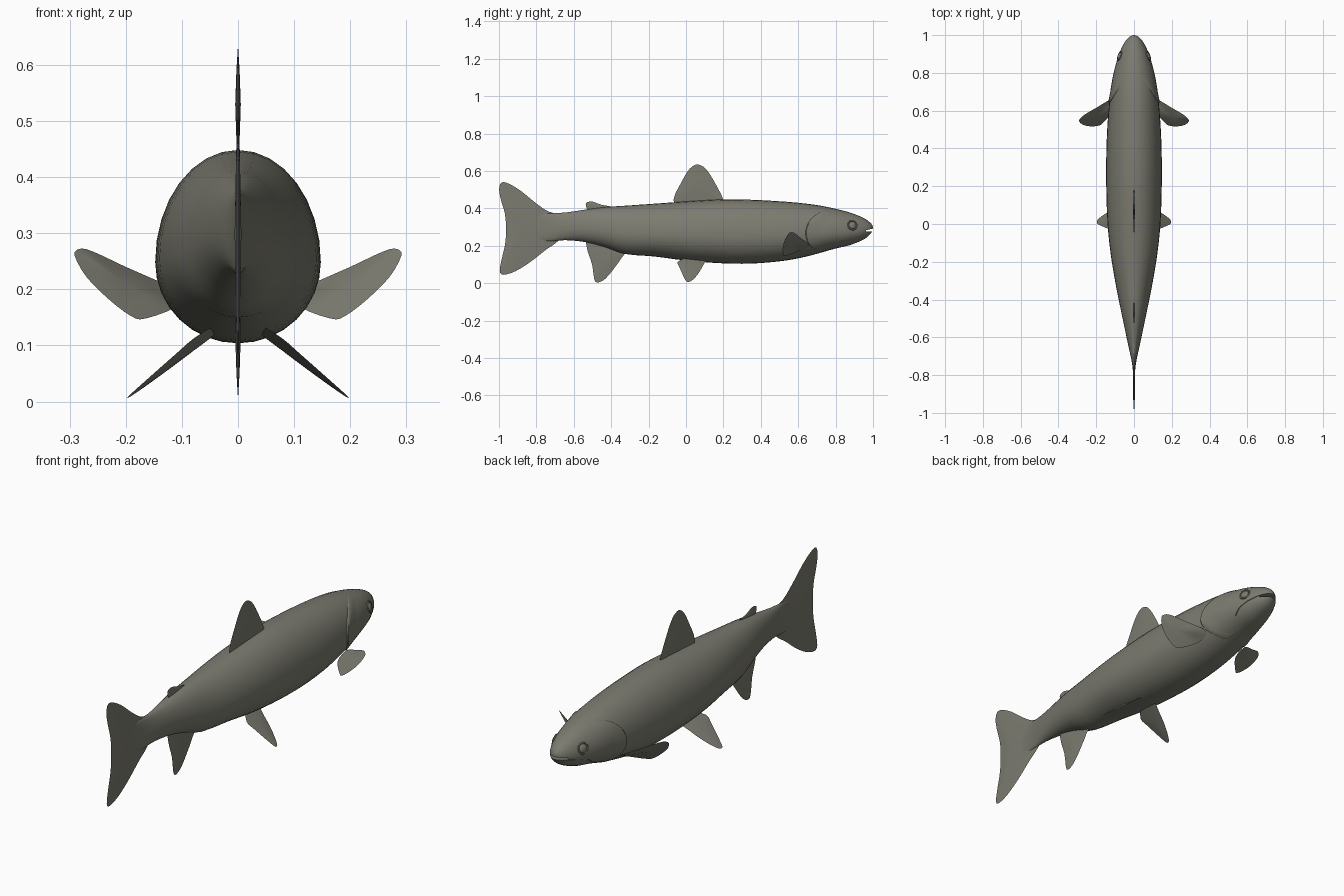
import bpy, bmesh, math
from mathutils import Vector, Euler

if "Cube" in bpy.data.objects:
    bpy.data.objects.remove(bpy.data.objects["Cube"])

skin = bpy.data.materials.new("olive_grey")
skin.diffuse_color = (0.2, 0.198, 0.163, 1)
skin.use_nodes = True
skin.node_tree.nodes["Principled BSDF"].inputs["Base Color"].default_value = skin.diffuse_color

# Body stations: y, half width, top z, bottom z
STATIONS = [(-0.82, 0.003, 0.36, 0.24), (-0.74, 0.010, 0.372, 0.225), (-0.645, 0.030, 0.378, 0.23),
            (-0.54, 0.052, 0.393, 0.22), (-0.43, 0.075, 0.407, 0.192), (-0.33, 0.095, 0.414, 0.157),
            (-0.17, 0.122, 0.425, 0.143), (0.0, 0.140, 0.437, 0.121), (0.2, 0.147, 0.448, 0.106),
            (0.35, 0.147, 0.446, 0.105), (0.5, 0.142, 0.438, 0.117), (0.61, 0.134, 0.429, 0.135),
            (0.71, 0.124, 0.416, 0.160), (0.79, 0.110, 0.400, 0.183), (0.87, 0.089, 0.380, 0.202),
            (0.92, 0.071, 0.362, 0.220), (0.96, 0.051, 0.343, 0.240), (0.985, 0.031, 0.324, 0.262),
            (0.996, 0.015, 0.310, 0.277), (1.0, 0.004, 0.300, 0.288)]


def section(y):
    """Interpolated half width, top and bottom at y (cubic Hermite)."""
    s = STATIONS
    i = 0
    while i < len(s) - 2 and y > s[i + 1][0]:
        i += 1
    a, b = s[i], s[i + 1]
    p, q = s[max(i - 1, 0)], s[min(i + 2, len(s) - 1)]
    h = b[0] - a[0]
    t = (y - a[0]) / h
    out = []
    for k in (1, 2, 3):
        m0 = (b[k] - p[k]) / (b[0] - p[0]) * h
        m1 = (q[k] - a[k]) / (q[0] - a[0]) * h
        out.append((2*t**3 - 3*t*t + 1) * a[k] + (t**3 - 2*t*t + t) * m0
                   + (3*t*t - 2*t**3) * b[k] + (t**3 - t*t) * m1)
    return out


def surface(y, z):
    """Point on the right flank at y, z."""
    w, top, bot = section(y)
    mid = bot + 0.42 * (top - bot)
    half = top - mid if z > mid else mid - bot
    t = max(-0.97, min(0.97, (z - mid) / half))
    return Vector((w * math.sqrt(1 - t * t), y, mid + half * t))


def finish(name, bm, angle=40):
    bmesh.ops.recalc_face_normals(bm, faces=bm.faces)
    me = bpy.data.meshes.new(name)
    bm.to_mesh(me)
    bm.free()
    ob = bpy.data.objects.new(name, me)
    bpy.context.collection.objects.link(ob)
    me.materials.append(skin)
    smooth(ob, angle)
    return ob


def smooth(ob, angle=40):
    bpy.ops.object.select_all(action='DESELECT')
    ob.select_set(True)
    bpy.context.view_layer.objects.active = ob
    bpy.ops.object.shade_smooth_by_angle(angle=math.radians(angle))


def mirror(ob):
    ob.modifiers.new("mirror", 'MIRROR')


# Body loft
SEG = 32
bm = bmesh.new()
rings = []
ys = []
for a, b in zip(STATIONS, STATIONS[1:]):
    n = 3 if b[0] - a[0] > 0.03 else 2
    ys += [a[0] + (b[0] - a[0]) * j / n for j in range(n)]
for y in ys + [1.0]:
    w, top, bot = section(y)
    mid = bot + 0.42 * (top - bot)
    ring = []
    for j in range(SEG):
        c, s = math.cos(2 * math.pi * j / SEG), math.sin(2 * math.pi * j / SEG)
        ring.append(bm.verts.new((w * c, y, mid + s * (top - mid if s > 0 else mid - bot))))
    rings.append(ring)
for r, q in zip(rings, rings[1:]):
    for j in range(SEG):
        k = (j + 1) % SEG
        bm.faces.new((r[j], r[k], q[k], q[j]))
bm.faces.new(rings[0])
bm.faces.new(rings[-1])
body = finish("body", bm)

# Mouth slit cut through the snout
MOUTH = [(0.825, 0.222, 0.001), (0.86, 0.246, 0.003), (0.91, 0.266, 0.003),
         (0.96, 0.279, 0.004), (1.02, 0.287, 0.009)]
bm = bmesh.new()
loop = [(y, z + h) for y, z, h in MOUTH] + [(y, z - h) for y, z, h in reversed(MOUTH)]
sides = [[bm.verts.new((x, y, z)) for y, z in loop] for x in (-0.2, 0.2)]
n = len(MOUTH)
for sd in sides:
    for i in range(n - 1):
        bm.faces.new((sd[i], sd[i + 1], sd[-2 - i], sd[-1 - i]))
for i in range(2 * n):
    k = (i + 1) % (2 * n)
    bm.faces.new((sides[0][i], sides[0][k], sides[1][k], sides[1][i]))
cutter = finish("mouth_cutter", bm)
cutter.hide_render = True
cutter.hide_set(True)
cut = body.modifiers.new("mouth", 'BOOLEAN')
cut.operation = 'DIFFERENCE'
cut.object = cutter
cut.solver = 'EXACT'
bpy.context.view_layer.objects.active = body
bpy.ops.object.modifier_apply(modifier="mouth")
smooth(body)
bpy.data.objects.remove(cutter)

# Gill covers: thin shells following the flanks
bm = bmesh.new()
N = 48
shells = []
for d, lift in ((0.3, 0.0), (0.6, 0.3), (0.85, 0.75), (0.98, 1.0), (1.0, 0.7), (1.015, -0.6)):
    ring = []
    for j in range(N):
        c, s = math.cos(2 * math.pi * j / N), math.sin(2 * math.pi * j / N)
        p = surface(0.80 + 0.16 * d * c, 0.268 + 0.128 * d * s)
        p.x += 0.008 * lift * max(0, min(1, 0.45 - 0.9 * c)) - 0.0025
        ring.append(bm.verts.new(p))
    shells.append(ring)
bm.faces.new(shells[0])
for r, q in zip(shells, shells[1:]):
    for j in range(N):
        k = (j + 1) % N
        bm.faces.new((r[j], r[k], q[k], q[j]))
mirror(finish("gill_covers", bm))


def fin(name, pts, thick=0.005, paired=False):
    """Blade with a smoothed outline that thins to its edge."""
    pts = [Vector(p) for p in pts]
    n = len(pts)
    edge = []
    for i in range(n):
        a, b, c, d = (pts[(i + k) % n] for k in (-1, 0, 1, 2))
        for t in (0, 1 / 3, 2 / 3):
            edge.append(0.5 * (2*b + (c - a) * t + (2*a - 5*b + 4*c - d) * t*t
                               + (3*b - a - 3*c + d) * t**3))
    mid = sum(edge, Vector()) / len(edge)
    nor = sum(((p - mid).cross(q - mid) for p, q in zip(edge, edge[1:] + edge[:1])),
              Vector()).normalized()
    bm = bmesh.new()
    outer = [bm.verts.new(p) for p in edge]
    for side in (1, -1):
        inner = [bm.verts.new(mid + (p - mid) * 0.6 + nor * side * thick * 0.55) for p in edge]
        hub = bm.verts.new(mid + nor * side * thick)
        for i in range(len(edge)):
            k = (i + 1) % len(edge)
            bm.faces.new((outer[i], outer[k], inner[k], inner[i]))
            bm.faces.new((inner[i], inner[k], hub))
    ob = finish(name, bm)
    if paired:
        mirror(ob)


def flat(pts):
    return [(0, y, z) for y, z in pts]


# Fins on the centre line
fin("tail_fin", flat([(-0.62, 0.30), (-0.67, 0.365), (-0.736, 0.383), (-0.805, 0.43), (-0.885, 0.495),
                      (-0.95, 0.533), (-0.987, 0.538), (-0.999, 0.50), (-0.988, 0.44), (-0.968, 0.37),
                      (-0.962, 0.29), (-0.967, 0.21), (-0.985, 0.13), (-0.996, 0.065), (-0.975, 0.045),
                      (-0.91, 0.065), (-0.83, 0.115), (-0.75, 0.178), (-0.69, 0.22)]), 0.006)
fin("dorsal_fin", flat([(-0.04, 0.425), (-0.063, 0.46), (-0.03, 0.53), (0.01, 0.60), (0.043, 0.63),
                        (0.07, 0.633), (0.107, 0.61), (0.15, 0.545), (0.2, 0.445), (0.18, 0.42)]))
fin("adipose_fin", flat([(-0.515, 0.385), (-0.535, 0.415), (-0.53, 0.432), (-0.5, 0.436),
                         (-0.455, 0.42), (-0.40, 0.408), (-0.42, 0.385)]), 0.004)
fin("anal_fin", flat([(-0.33, 0.17), (-0.345, 0.135), (-0.38, 0.085), (-0.43, 0.025), (-0.47, 0.004),
                      (-0.49, 0.02), (-0.502, 0.10), (-0.528, 0.18), (-0.525, 0.235), (-0.42, 0.22)]))

# Paired fins
fin("pelvic_fins", [(0.055 + (0.12 - z) * 1.22 - 0.2 * (y - 0.03), y, z) for y, z in
                    [(0.1, 0.125), (0.088, 0.09), (0.065, 0.05), (0.03, 0.013), (0.005, 0.008),
                     (-0.01, 0.03), (-0.035, 0.085), (-0.043, 0.115), (0.02, 0.14)]], 0.004, True)
fin("pectoral_fins", [(0.115, 0.66, 0.2), (0.2, 0.615, 0.24), (0.26, 0.58, 0.268), (0.283, 0.56, 0.272),
                      (0.291, 0.545, 0.26), (0.27, 0.525, 0.222), (0.23, 0.517, 0.182),
                      (0.19, 0.52, 0.152), (0.165, 0.535, 0.148), (0.11, 0.6, 0.17)], 0.005, True)

# Eyes: flattened ball and raised rim, turned to the flank
spot = surface(0.89, 0.31)
aim = Vector((0.9, 0.32, 0.25)).to_track_quat('Z', 'Y')
for side, label in ((1, "right"), (-1, "left")):
    q = aim if side > 0 else Vector((-0.9, 0.32, 0.25)).to_track_quat('Z', 'Y')
    loc = (side * (spot.x - 0.001), spot.y, spot.z)
    rot = q.to_euler()
    bpy.ops.mesh.primitive_uv_sphere_add(segments=20, ring_count=12, radius=0.02, location=loc, rotation=rot)
    ball = bpy.context.object
    ball.name = "eye_" + label
    ball.scale.z = 0.4
    bpy.ops.mesh.primitive_torus_add(major_segments=24, minor_segments=8, major_radius=0.025,
                                     minor_radius=0.0035, location=loc, rotation=rot)
    rim = bpy.context.object
    rim.name = "eye_rim_" + label
    for ob in (ball, rim):
        ob.data.materials.append(skin)
        smooth(ob, 60)
